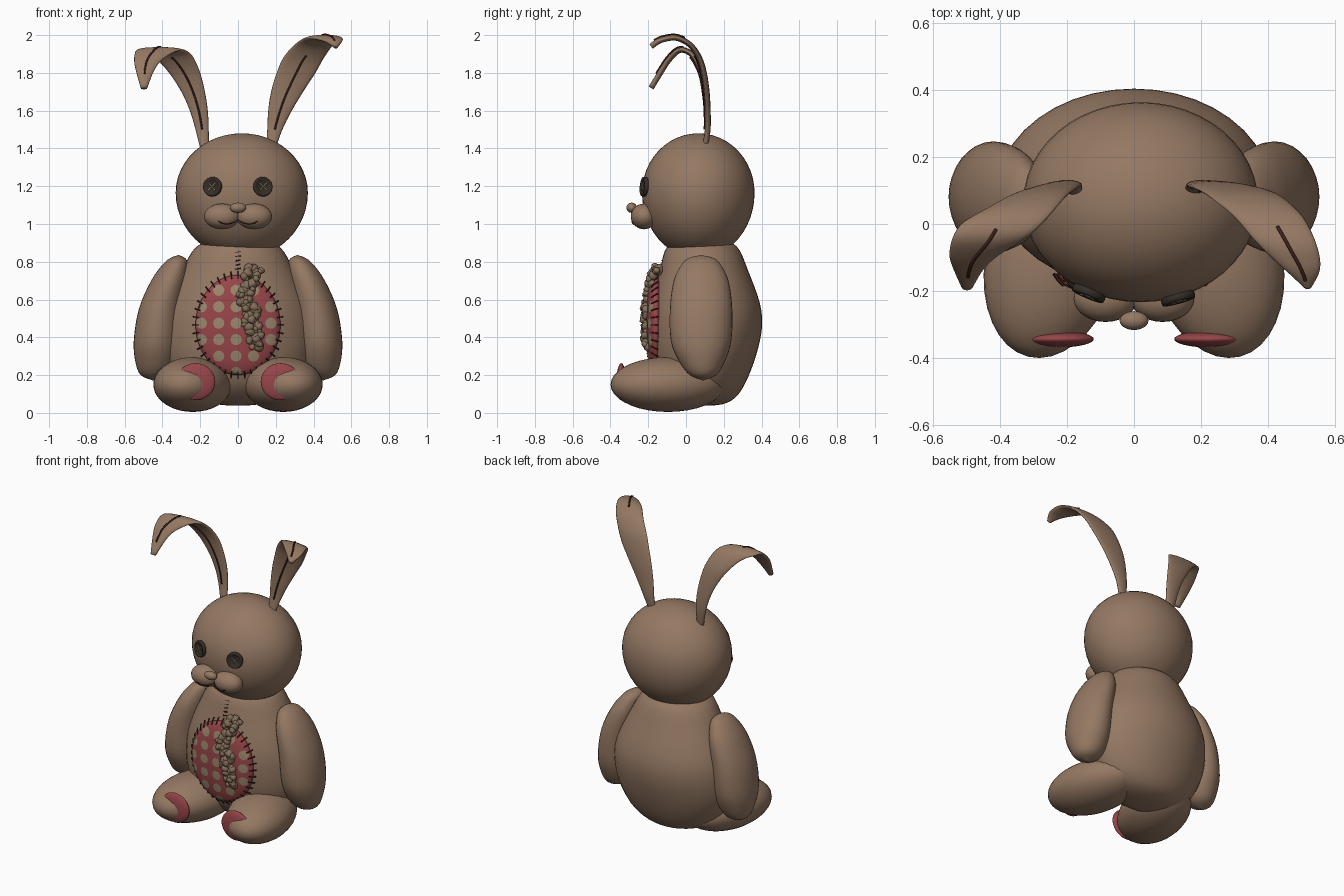
import bpy, bmesh, math, random
from mathutils import Vector, Matrix

if "Cube" in bpy.data.objects:
    bpy.data.objects.remove(bpy.data.objects["Cube"])

random.seed(4)


def mat(name, col):
    m = bpy.data.materials.new(name)
    m.diffuse_color = (*col, 1)
    m.use_nodes = True
    m.node_tree.nodes["Principled BSDF"].inputs["Base Color"].default_value = m.diffuse_color
    return m


BROWN = mat("brown plush", (0.30, 0.19, 0.125))
PINK = mat("dusty pink", (0.31, 0.06, 0.066))
TAN = mat("tan dots", (0.33, 0.24, 0.15))
DARK = mat("dark button", (0.035, 0.026, 0.02))
THREAD = mat("maroon thread", (0.05, 0.016, 0.012))
STUFF = mat("stuffing", (0.23, 0.155, 0.10))


def finish(bm, name, material, smooth=True):
    bmesh.ops.recalc_face_normals(bm, faces=bm.faces)
    me = bpy.data.meshes.new(name)
    bm.to_mesh(me)
    bm.free()
    me.materials.append(material)
    for p in me.polygons:
        p.use_smooth = smooth
    ob = bpy.data.objects.new(name, me)
    bpy.context.collection.objects.link(ob)
    return ob


def resample(rows, n=4):
    """Catmull-Rom through the rows."""
    out = []
    rows = [Vector(r) for r in rows]
    for i in range(len(rows) - 1):
        a, b = rows[max(i - 1, 0)], rows[i]
        c, d = rows[i + 1], rows[min(i + 2, len(rows) - 1)]
        for k in range(n):
            t = k / n
            out.append(0.5 * (2 * b + (c - a) * t + (2 * a - 5 * b + 4 * c - d) * t * t
                              + (3 * b - a - 3 * c + d) * t ** 3))
    return out + [rows[-1]]


def loft(name, rings, material):
    bm = bmesh.new()
    vs = [[bm.verts.new(p) for p in r] for r in rings]
    n = len(vs[0])
    for a, b in zip(vs, vs[1:]):
        for j in range(n):
            bm.faces.new((a[j], a[(j + 1) % n], b[(j + 1) % n], b[j]))
    bm.faces.new(vs[0])
    bm.faces.new(vs[-1])
    return finish(bm, name, material)


def lathe(name, rows, material, sx=1, segs=40):
    """Rows are (z, x centre, y centre, x radius, y radius)."""
    rings = []
    for z, xc, yc, rx, ry in resample(rows):
        rx, ry = max(rx, 0.004), max(ry, 0.004)
        rings.append([(sx * (xc + rx * math.cos(2 * math.pi * j / segs)),
                       yc + ry * math.sin(2 * math.pi * j / segs), z) for j in range(segs)])
    return loft(name, rings, material)


def ellipsoid(name, c, r, material, rot=0, segs=36):
    bm = bmesh.new()
    bmesh.ops.create_uvsphere(bm, u_segments=segs, v_segments=segs // 2, radius=1)
    bm.transform(Matrix.Translation(c) @ Matrix.Rotation(rot, 4, 'Z') @ Matrix.Diagonal((*r, 1)))
    return finish(bm, name, material)


def threads(name, paths, radius, material):
    """Thin round threads along point lists, as one mesh."""
    cu = bpy.data.curves.new(name, 'CURVE')
    cu.dimensions = '3D'
    cu.bevel_depth = radius
    cu.bevel_resolution = 1
    cu.use_fill_caps = True
    for path in paths:
        s = cu.splines.new('POLY')
        s.points.add(len(path) - 1)
        for p, q in zip(s.points, path):
            p.co = (*q, 1)
    cu.materials.append(material)
    ob = bpy.data.objects.new(name, cu)
    bpy.context.collection.objects.link(ob)
    bpy.ops.object.select_all(action='DESELECT')
    ob.select_set(True)
    bpy.context.view_layer.objects.active = ob
    bpy.ops.object.convert(target='MESH')


# Torso
lathe("body", [(.038, 0, .1, 0, 0), (.045, 0, .1, .11, .09), (.08, 0, .1, .23, .16),
               (.16, 0, .09, .33, .225), (.3, 0, .095, .395, .275), (.45, 0, .105, .405, .297),
               (.58, 0, .105, .38, .286), (.75, 0, .095, .30, .235), (.88, 0, .085, .22, .185),
               (.93, 0, .08, .1, .09)], BROWN)

# Head, a little longer below where it sinks into the body
HC, HR = Vector((.02, .065, 1.165)), Vector((.35, .298, .315))
head = ellipsoid("head", HC, HR, BROWN, segs=48)
for v in head.data.vertices:
    if v.co.z < HC.z:
        v.co.z = HC.z + (v.co.z - HC.z) * 1.1

# Arms, legs and foot pads
for s, side in ((-1, "left"), (1, "right")):
    lathe("arm_" + side, [(.835, .315, .08, 0, 0), (.822, .318, .08, .035, .06), (.79, .33, .08, .065, .1),
                          (.70, .365, .08, .095, .145), (.55, .41, .08, .115, .165),
                          (.38, .43, .08, .122, .16), (.27, .435, .085, .108, .12),
                          (.2, .445, .09, .07, .07), (.172, .45, .09, 0, 0)], BROWN, s, 32)
    ellipsoid("leg_" + side, (s * .24, -.095, .15), (.2, .31, .145), BROWN, s * .25)
    ellipsoid("foot_pad_" + side, (s * .225, -.343, .165), (.105, .025, .098), PINK)

# Muzzle and nose
MC, MR = Vector((.085, -.222, 1.04)), Vector((.095, .07, .068))
for s, side in ((-1, "left"), (1, "right")):
    ellipsoid("cheek_" + side, (s * MC.x, MC.y, MC.z), MR, BROWN, segs=28)
ellipsoid("nose", (0, -.288, 1.086), (.043, .028, .027), BROWN, segs=24)


def on_muzzle(x, z):
    k = 1 - ((abs(x) - MC.x) / MR.x) ** 2 - ((z - MC.z) / MR.z) ** 2
    return (x, MC.y - MR.y * math.sqrt(max(k, 0)) - .001, z)


threads("mouth", [[on_muzzle(s * x, z) for x, z in
                   ((0, 1.06), (0, 1.02), (.03, 1.005), (.06, .998), (.085, 1.004), (.105, 1.015))]
                  for s in (-1, 1)], .0035, THREAD)

# Button eyes with crossed thread
for x, side in ((-.133, "left"), (.13, "right")):
    z = 1.197
    d = Vector(((x - HC.x) / HR.x, 0, (z - HC.z) / HR.z))
    d.y = -math.sqrt(1 - d.length_squared)
    p = HC + Vector((d.x * HR.x, d.y * HR.y, d.z * HR.z))
    nrm = Vector((d.x / HR.x, d.y / HR.y, d.z / HR.z)).normalized()
    M = Matrix.Translation(p) @ nrm.to_track_quat('Z', 'Y').to_matrix().to_4x4()
    segs = 28
    rings = [[M @ Vector((r * math.cos(2 * math.pi * j / segs), r * math.sin(2 * math.pi * j / segs), h))
              for j in range(segs)]
             for r, h in ((.048, -.02), (.052, .006), (.05, .016), (.043, .018), (.038, .012), (.005, .012))]
    loft("eye_" + side, rings, DARK)
    threads("eye_cross_" + side, [[M @ Vector((-.02, -.02 * k, .014)), M @ Vector((.02, .02 * k, .014))]
                                  for k in (-1, 1)], .004, TAN)

# Ears: flat leaves bent forward; rows are (y, z, inner x, outer x)
EARS = {
    "left": (-1, [(.10, 1.40, .155, .20), (.115, 1.5, .155, .225), (.115, 1.6, .16, .255),
                  (.105, 1.7, .175, .30), (.085, 1.8, .20, .365), (.045, 1.88, .235, .44),
                  (.005, 1.915, .27, .51), (-.04, 1.918, .32, .54), (-.09, 1.87, .40, .55),
                  (-.13, 1.81, .445, .54), (-.185, 1.72, .48, .515)]),
    "right": (1, [(.10, 1.40, .15, .20), (.115, 1.5, .155, .235), (.115, 1.6, .16, .285),
                  (.11, 1.7, .175, .345), (.095, 1.8, .205, .41), (.07, 1.88, .24, .455),
                  (.02, 1.95, .30, .505), (-.05, 1.985, .36, .54), (-.11, 1.98, .42, .555),
                  (-.15, 1.965, .465, .55), (-.185, 1.94, .505, .53)]),
}
for side, (s, rows) in EARS.items():
    pts = resample(rows)
    n, rings, front, back = len(pts), [], [], []
    for i, (y, z, x0, x1) in enumerate(pts):
        a, b = pts[max(i - 1, 0)], pts[min(i + 1, n - 1)]
        t = Vector((0, b[0] - a[0], b[1] - a[1])).normalized()
        nrm = Vector((0, -t.z, t.y))
        c, hw = Vector((s * (x0 + x1) / 2, y, z)), (x1 - x0) / 2
        rings.append([c + Vector((hw * math.cos(k * math.pi / 10), 0, 0))
                      + nrm * .015 * math.sin(k * math.pi / 10) for k in range(20)])
        front.append(c + nrm * .017)
        back.append(c - nrm * .017)
    loft("ear_" + side, rings, BROWN)
    threads("ear_seam_" + side, [front[4:int(n * .56)], back[int(n * .65):int(n * .93)]], .005, THREAD)

# Belly patch with polka dots
PC, PR = Vector((0, -.16, .465)), Vector((.225, .056, .265))
ellipsoid("belly_patch", PC, PR, PINK, segs=48)


def on_patch(x, z, lift=.002):
    u, w = (x - PC.x) / PR.x, (z - PC.z) / PR.z
    r = math.hypot(u, w)
    if r > .98:
        u, w = u * .98 / r, w * .98 / r
    return Vector((PC.x + u * PR.x, PC.y - PR.y * math.sqrt(1 - u * u - w * w) - lift, PC.z + w * PR.z))


bm = bmesh.new()
for i in range(-2, 3):
    for j in range(-3, 4):
        cx, cz = i * .092 - .01, .475 + j * .087
        if math.hypot(cx / PR.x, (cz - PC.z) / PR.z) > .98:
            continue
        mid = bm.verts.new(on_patch(cx, cz))
        rim = []
        for r in (.016, .03):
            ring = []
            for k in range(12):
                a = 2 * math.pi * k / 12
                ring.append(bm.verts.new(on_patch(cx + r * math.cos(a), cz + r * math.sin(a))))
            rim.append(ring)
        for k in range(12):
            q = (k + 1) % 12
            bm.faces.new((mid, rim[0][k], rim[0][q]))
            bm.faces.new((rim[0][k], rim[1][k], rim[1][q], rim[0][q]))
finish(bm, "polka_dots", TAN)

# Stitches round the patch and up to the neck
st = []
for k in range(40):
    a = 2 * math.pi * k / 40
    u, w = math.cos(a), math.sin(a)
    st.append([(PC.x + PR.x * u * f, y, PC.z + PR.z * w * f) for f, y in ((.94, -.184), (1.01, -.168), (1.07, -.148))])
for k in range(5):
    z = .76 + k * .022
    y = -.142 + (z - .75) * .31
    st.append([(-.014, y, z), (.014, y, z + .006)])
threads("stitches", st, .0035, THREAD)

# Stuffing spilling out of the torn seam
path = resample([(.09, -.15, .765), (.065, -.185, .70), (.035, -.205, .62), (.07, -.21, .55),
                 (.065, -.212, .48), (.085, -.21, .41), (.08, -.205, .35)], 5)
bm = bmesh.new()
for p in path:
    for k in range(3):
        r = random.uniform(.013, .027)
        q = p + Vector((random.uniform(-.036, .036), random.uniform(-.012, .01), random.uniform(-.012, .012)))
        new = bmesh.ops.create_icosphere(bm, subdivisions=2, radius=r, matrix=Matrix.Translation(q))
        for v in new["verts"]:
            v.co += (v.co - q) * random.uniform(-.15, .2)
finish(bm, "stuffing", STUFF)
